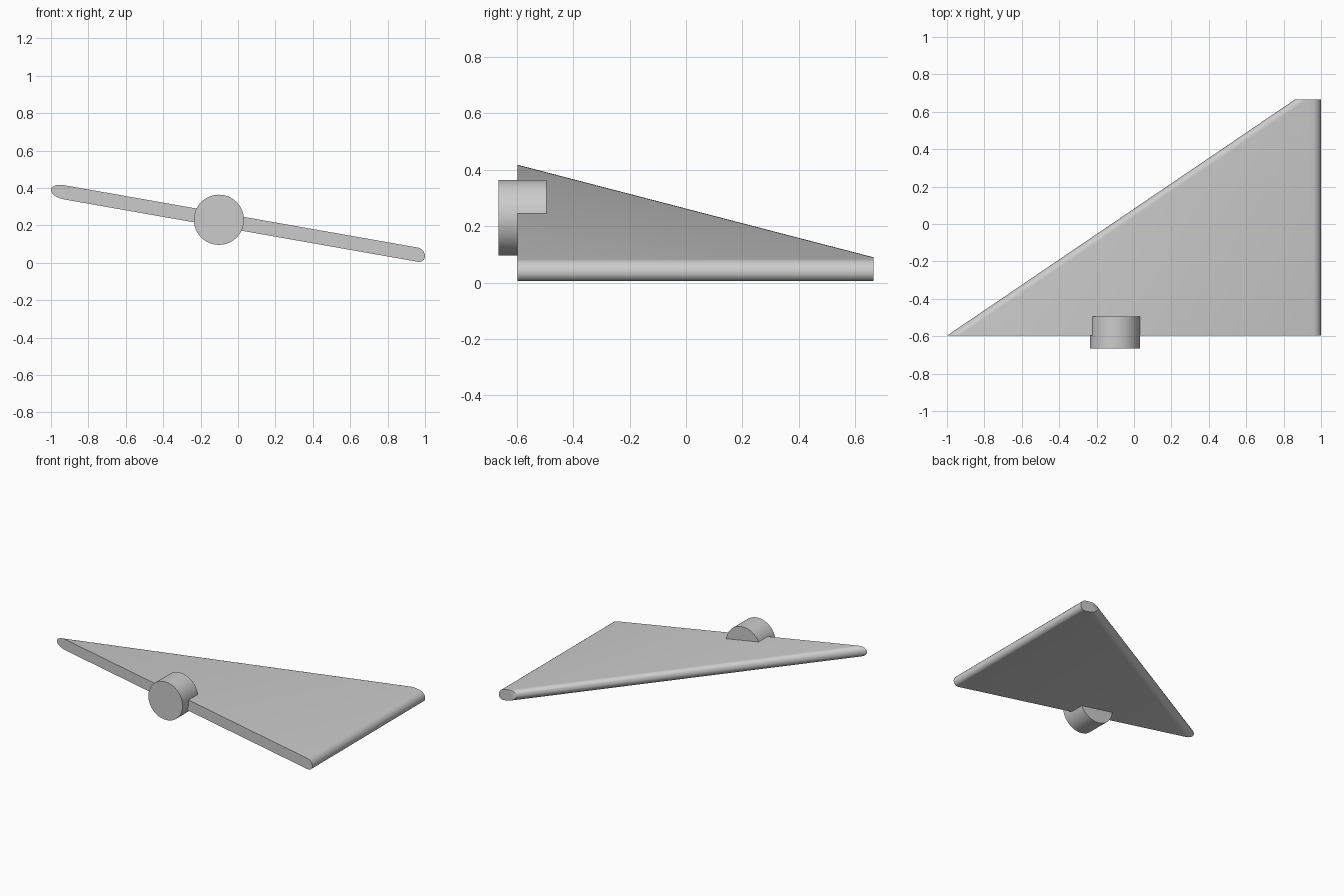
import bpy
import bmesh
from math import sin, cos, pi, radians, tan

cube = bpy.data.objects.get("Cube")
if cube:
    bpy.data.objects.remove(cube, do_unlink=True)

# Single grey finish
grey = bpy.data.materials.new("plain grey")
grey.use_nodes = True
colour = (0.6, 0.6, 0.6, 1)
grey.diffuse_color = colour
grey.node_tree.nodes["Principled BSDF"].inputs["Base Color"].default_value = colour

SLOPE = tan(radians(10))      # sideways tilt of the fin
MID_Z = 0.213                 # height of the fin's mid plane at x = 0
HALF = 0.038                  # half thickness
STEPS = 10                    # segments per rounded edge


def finish(obj):
    obj.data.materials.append(grey)
    bpy.ops.object.select_all(action='DESELECT')
    obj.select_set(True)
    bpy.context.view_layer.objects.active = obj
    bpy.ops.object.shade_smooth_by_angle(angle=radians(35))


def section(left, right, left_round, right_round):
    """Tilted slab cross-section with two rounded ends, as (x, z) pairs."""
    points = []
    for edge, reach, start in ((right - right_round, right_round, -pi / 2),
                               (left + left_round, left_round, pi / 2)):
        for i in range(STEPS + 1):
            a = start + pi * i / STEPS
            x = edge + reach * cos(a)
            z = MID_Z - SLOPE * edge + HALF * sin(a) - SLOPE * reach * cos(a)
            points.append((x, z))
    return points


# Swept fin: loft between the long front section and the short rear one
bm = bmesh.new()
rings = []
for y, left in ((-0.597, -1.0), (0.665, 0.86)):
    rings.append([bm.verts.new((x, y, z))
                  for x, z in section(left, 1.0, 0.067, 0.038)])
front, rear = rings
count = len(front)
for i in range(count):
    j = (i + 1) % count
    bm.faces.new((front[i], front[j], rear[j], rear[i]))
bm.faces.new(front)
bm.faces.new(rear)
bmesh.ops.recalc_face_normals(bm, faces=bm.faces)
mesh = bpy.data.meshes.new("swept_fin")
bm.to_mesh(mesh)
bm.free()
fin = bpy.data.objects.new("swept_fin", mesh)
bpy.context.collection.objects.link(fin)
finish(fin)

# Round pivot boss through the front edge
bpy.ops.mesh.primitive_cylinder_add(vertices=64, radius=0.134, depth=0.17,
                                    location=(-0.102, -0.58, 0.23),
                                    rotation=(pi / 2, 0, 0))
boss = bpy.context.object
boss.name = "pivot_boss"
finish(boss)
